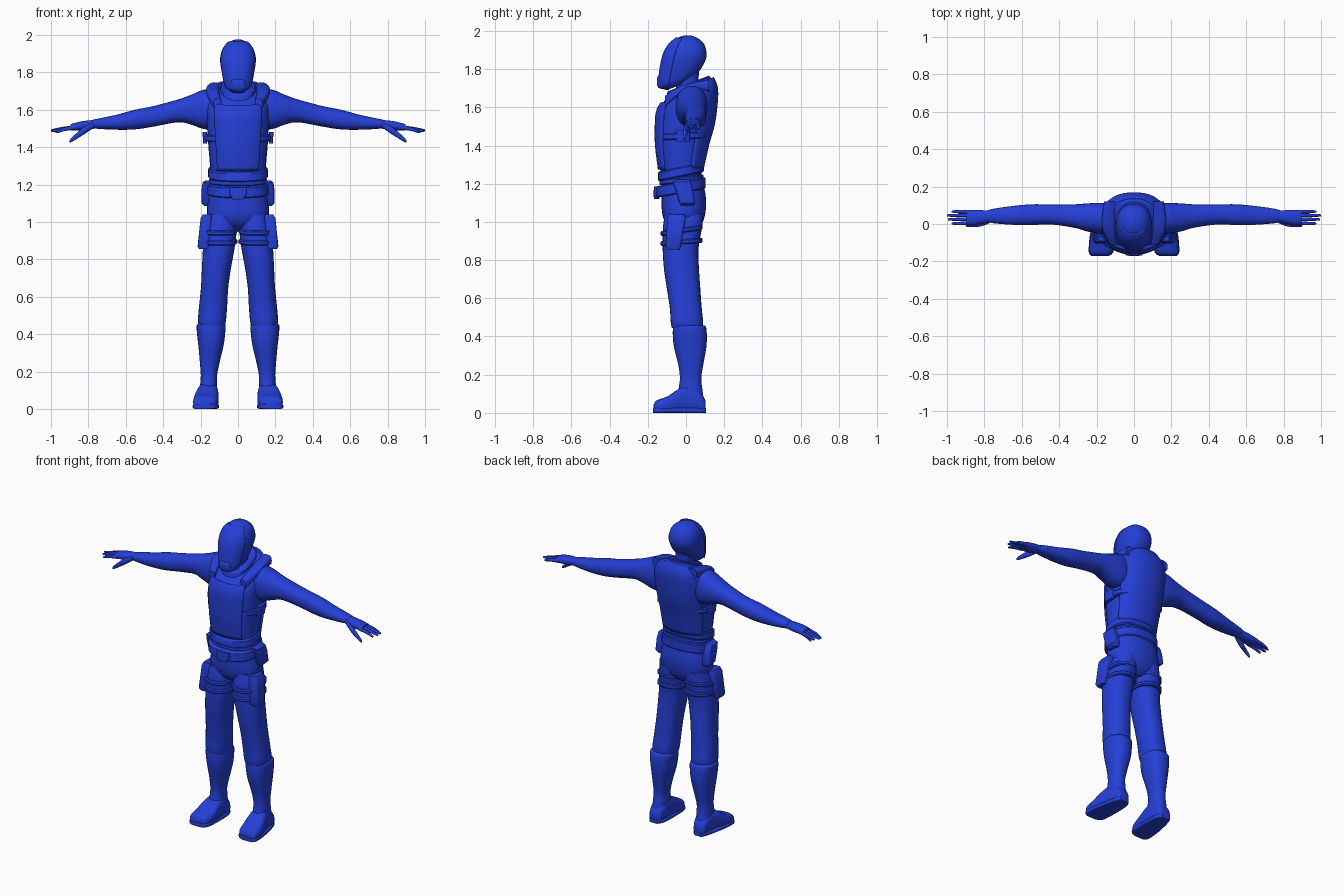
import bpy, bmesh, math

blue = bpy.data.materials.new("uniform_blue")
blue.diffuse_color = (0.018, 0.05, 0.68, 1)


def smooth_rows(rows, steps):
    """Catmull-Rom interpolation of the cross-section rows."""
    out = []
    for i in range(len(rows) - 1):
        p = [rows[max(0, min(len(rows) - 1, i + k))] for k in (-1, 0, 1, 2)]
        for s in range(steps):
            t = s / steps
            out.append([0.5 * (2 * b + (c - a) * t + (2 * a - 5 * b + 4 * c - d) * t * t
                               + (3 * b - a - 3 * c + d) * t ** 3) for a, b, c, d in zip(*p)])
    return out + [list(rows[-1])]


def loft(name, rows, axis="z", n=28, power=2.3, steps=4, mirror=False, arc=None, thick=0.024):
    """Rows: (position, u0, u1, v0, v1, tilt). An arc gives an open, thickened shell."""
    rows = [tuple(r) + (0,) * (6 - len(r)) for r in rows]
    bm = bmesh.new()
    rings = []
    for p, u0, u1, v0, v1, tilt in smooth_rows(rows, steps):
        ring = []
        for i in range(n):
            a = (2 * math.pi * i / n if arc is None
                 else math.radians(arc[0] + (arc[1] - arc[0]) * i / (n - 1)))
            c, s = math.cos(a), math.sin(a)
            u = (u1 - u0) / 2 * math.copysign(abs(c) ** (2 / power), c)
            v = (v1 - v0) / 2 * math.copysign(abs(s) ** (2 / power), s)
            q = p + tilt * v
            u, v = u + (u0 + u1) / 2, v + (v0 + v1) / 2
            co = {"z": (u, v, q), "x": (q, u, v), "y": (u, q, v)}[axis]
            ring.append(bm.verts.new(co))
        rings.append(ring)
    for a, b in zip(rings, rings[1:]):
        for i in range(n if arc is None else n - 1):
            j = (i + 1) % n
            bm.faces.new((a[i], a[j], b[j], b[i]))
    if arc is None:
        bm.faces.new(rings[0])
        bm.faces.new(rings[-1])
    bmesh.ops.recalc_face_normals(bm, faces=bm.faces)
    me = bpy.data.meshes.new(name)
    bm.to_mesh(me)
    bm.free()
    me.materials.append(blue)
    ob = bpy.data.objects.new(name, me)
    bpy.context.collection.objects.link(ob)
    bpy.ops.object.select_all(action="DESELECT")
    ob.select_set(True)
    bpy.context.view_layer.objects.active = ob
    bpy.ops.object.shade_smooth_by_angle(angle=math.radians(40))
    if arc:
        sol = ob.modifiers.new("thickness", "SOLIDIFY")
        sol.thickness, sol.offset = thick, 0
    if mirror:
        ob.modifiers.new("mirror", "MIRROR")
    return ob


def band(name, x0, x1, y0, y1, z, h, tilt=0.0, mirror=False, power=2.3):
    """A strap with softened edges."""
    e = 0.006
    loft(name, [(z - h / 2, x0 + e, x1 - e, y0 + e, y1 - e, tilt),
                (z - h / 2 + e, x0, x1, y0, y1, tilt),
                (z + h / 2 - e, x0, x1, y0, y1, tilt),
                (z + h / 2, x0 + e, x1 - e, y0 + e, y1 - e, tilt)],
         steps=1, mirror=mirror, power=power)


def sym(rows):
    return [(z, -x, x, y0, y1, t) for z, x, y0, y1, t in rows]


# Torso with vest plates
torso = sym([(1.20, .145, -.13, .08, 0), (1.28, .148, -.135, .083, .05), (1.40, .158, -.15, .11, .05),
             (1.50, .165, -.152, .14, .1), (1.60, .172, -.147, .155, .2), (1.66, .165, -.125, .155, .3),
             (1.70, .13, -.10, .135, .45), (1.72, .07, -.07, .10, .45)])
loft("torso", torso)
loft("vest_front", torso[1:6], arc=(228, 312))
loft("vest_back", torso[1:7], arc=(25, 155))
band("vest_hem", -.16, .16, -.147, .093, 1.262, .05, .2)
band("vest_side_strap", -.182, .182, -.145, .128, 1.45, .035, .05)
loft("strap_clip", [(1.42, .165, .186, -.05, .02), (1.48, .165, .19, -.05, .02)],
     power=5, steps=1, mirror=True)
# Shoulder straps of the vest
loft("shoulder_strap", [(-.11, .09, .13, 1.60, 1.66), (-.04, .10, .165, 1.66, 1.705),
                        (.04, .10, .17, 1.69, 1.73), (.12, .09, .16, 1.68, 1.745)],
     axis="y", power=3, mirror=True)
band("collar", -.095, .095, -.10, .125, 1.70, .05, .38)
loft("neck", sym([(1.64, .06, -.06, .075, 0), (1.72, .052, -.05, .065, 0), (1.80, .055, -.05, .07, 0)]))

# Head with face mask
head = sym([(1.71, .045, -.10, .0, .4), (1.735, .068, -.135, .045, .35), (1.77, .08, -.14, .075, .25),
            (1.83, .092, -.13, .10, .1), (1.88, .095, -.115, .108, 0), (1.93, .08, -.086, .095, 0),
            (1.96, .052, -.05, .065, 0), (1.975, .015, -.015, .03, 0)])
loft("head", head)
loft("face_mask", head[1:7], arc=(205, 335), thick=.012)
loft("mask_filter", [(-.152, -.025, .025, 1.72, 1.755), (-.14, -.04, .04, 1.70, 1.765),
                     (-.09, -.05, .05, 1.69, 1.77)], axis="y", power=3)

# Pelvis, belt and pouches
loft("pelvis", sym([(1.23, .143, -.13, .085, 0), (1.12, .16, -.128, .105, 0), (1.04, .165, -.124, .10, 0),
                    (.985, .13, -.10, .08, 0), (.95, .05, -.05, .045, 0)]))
band("belt", -.165, .165, -.158, .103, 1.18, .06, .18)
band("belt_upper", -.155, .155, -.14, .092, 1.22, .03, .12)
loft("buckle", [(1.12, -.025, .025, -.168, -.14), (1.145, -.045, .045, -.17, -.14),
                (1.185, -.047, .047, -.168, -.14)], power=6, steps=1)
loft("belt_pouch", [(1.085, .135, .18, -.025, .04), (1.10, .14, .195, -.035, .047),
                    (1.17, .14, .195, -.055, .035), (1.21, .135, .19, -.068, .023),
                    (1.222, .135, .175, -.06, .015)], power=5, steps=1, mirror=True)

# Legs, thigh straps and holsters
loft("leg", [(1.04, .015, .155, -.11, .09), (.98, .008, .172, -.12, .085), (.92, .01, .182, -.122, .075),
             (.85, .02, .188, -.122, .065), (.75, .038, .193, -.115, .068), (.65, .052, .198, -.10, .075),
             (.55, .058, .208, -.085, .082), (.475, .064, .214, -.08, .09), (.445, .07, .208, -.074, .085)],
     mirror=True)
for name, z, t in (("thigh_strap_upper", .955, .15), ("thigh_strap_lower", .895, .08)):
    band(name, .003, .19, -.133, .087, z, .026, t, mirror=True)
loft("holster", [(.855, .15, .208, -.10, -.035), (.87, .15, .216, -.106, -.028),
                 (1.02, .142, .20, -.098, -.002), (1.04, .142, .188, -.092, -.006)],
     power=6, steps=1, mirror=True)

# Boots
loft("boot_shaft", [(.458, .075, .212, -.06, .096), (.445, .066, .221, -.068, .106),
                    (.40, .069, .219, -.069, .109), (.34, .077, .212, -.062, .106),
                    (.25, .098, .204, -.04, .09), (.18, .112, .199, -.032, .08),
                    (.12, .111, .203, -.04, .086), (.05, .112, .205, -.05, .095)], mirror=True)
loft("boot_foot", [(-.17, .145, .222, .004, .04), (-.155, .118, .238, .0, .065),
                   (-.10, .105, .238, 0, .085), (-.05, .104, .228, 0, .118), (.0, .106, .214, 0, .14),
                   (.06, .11, .206, 0, .12), (.095, .122, .197, .0, .08), (.103, .14, .18, .005, .05)],
     axis="y", power=3, mirror=True)
loft("boot_sole", [(-.172, .14, .226, 0, .026), (-.15, .11, .242, 0, .028), (-.06, .102, .236, 0, .026),
                   (.06, .106, .21, 0, .026), (.105, .13, .19, 0, .026)],
     axis="y", power=5, steps=3, mirror=True)

# Arms
loft("arm", [(.08, -.05, .10, 1.51, 1.70), (.17, -.053, .113, 1.495, 1.71), (.25, -.04, .11, 1.52, 1.68),
             (.32, -.02, .105, 1.533, 1.655), (.45, -.002, .105, 1.51, 1.62), (.55, -.006, .105, 1.495, 1.6),
             (.65, -.004, .096, 1.493, 1.573), (.75, .004, .082, 1.498, 1.552),
             (.78, .012, .074, 1.503, 1.545)], axis="x", mirror=True)

# Hands
loft("palm", [(.74, .02, .07, 1.505, 1.545), (.80, .005, .073, 1.493, 1.543),
              (.85, -.004, .076, 1.488, 1.535), (.895, -.003, .075, 1.49, 1.523)],
     axis="x", n=20, mirror=True)
for i, (y, tip, drop) in enumerate(((.003, .975, .028), (.025, .995, .022), (.046, 1.0, .018),
                                    (.066, .975, .022))):
    loft(f"finger_{i + 1}", [(.87, y - .01, y + .01, 1.494, 1.518),
                             (.93, y - .009, y + .009, 1.499 - drop / 2, 1.519 - drop / 2),
                             (tip - .01, y - .007, y + .007, 1.502 - drop, 1.516 - drop),
                             (tip, y - .003, y + .003, 1.504 - drop, 1.511 - drop)],
         axis="x", n=10, steps=2, mirror=True)
loft("thumb", [(.77, .005, .04, 1.505, 1.535), (.82, -.013, .02, 1.47, 1.51),
               (.86, -.016, .006, 1.445, 1.478), (.89, -.016, .0, 1.427, 1.45),
               (.90, -.011, -.005, 1.425, 1.437)], axis="x", n=12, steps=3, mirror=True)
